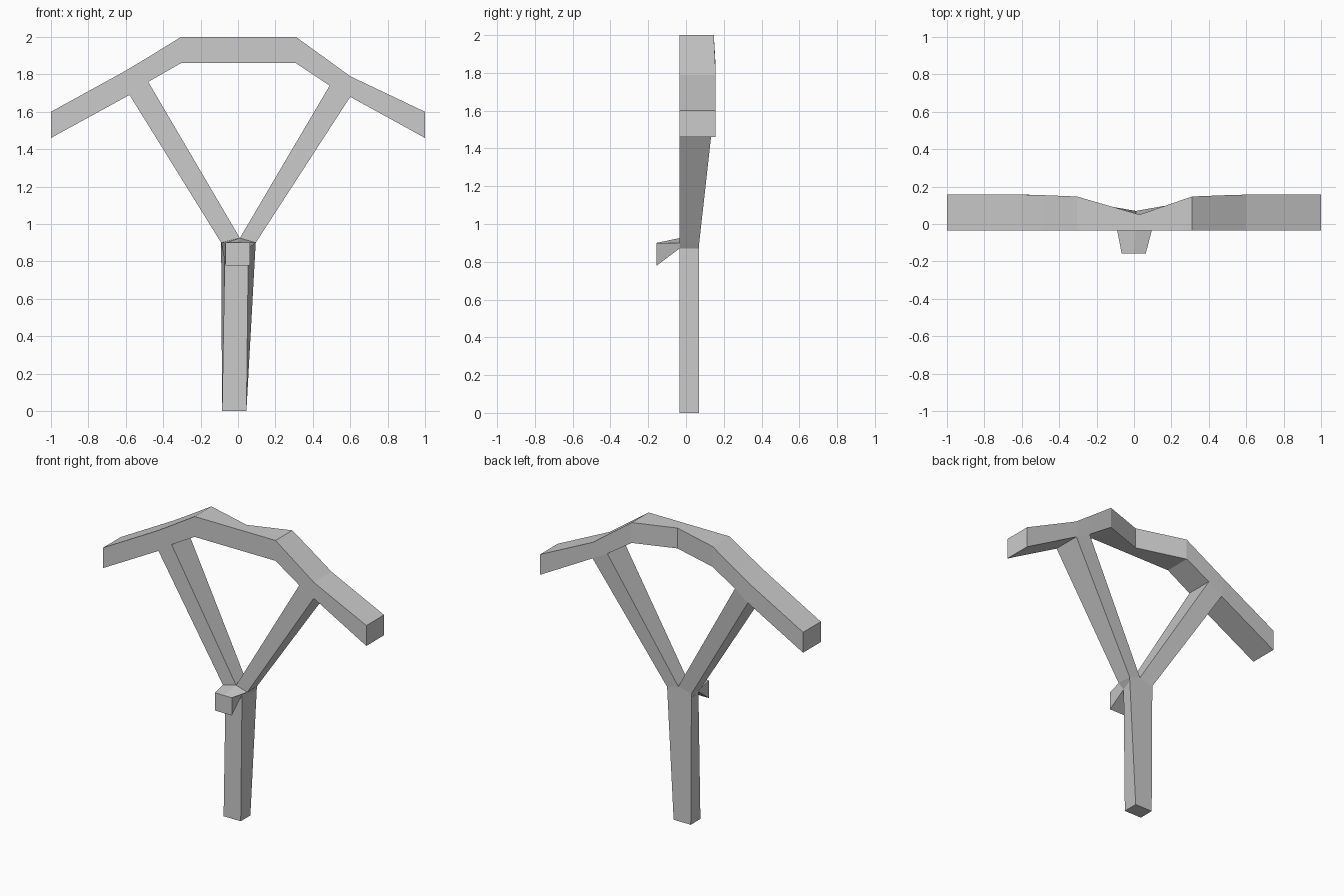
import bpy, bmesh

if "Cube" in bpy.data.objects:
    bpy.data.objects.remove(bpy.data.objects["Cube"])

FRONT = -0.035   # flat front plane shared by the frame
BACK = 0.07      # back of the handle
TIP = -0.157     # front of the catch


def loft(name, rings, faces=(), skip=()):
    """Bridge equal-length rings; faces = extra (ring, index) loops, skip = (segment, side) left open."""
    bm = bmesh.new()
    v = [[bm.verts.new(p) for p in ring] for ring in rings]
    n = len(rings[0])
    for s in range(len(v) - 1):
        for i in range(n):
            if (s, i) not in skip:
                j = (i + 1) % n
                bm.faces.new((v[s][i], v[s][j], v[s + 1][j], v[s + 1][i]))
    for loop in faces:
        bm.faces.new([v[r][i] for r, i in loop])
    bmesh.ops.recalc_face_normals(bm, faces=bm.faces)
    me = bpy.data.meshes.new(name)
    bm.to_mesh(me)
    bm.free()
    ob = bpy.data.objects.new(name, me)
    bpy.context.collection.objects.link(ob)
    return ob


def at(y, profile):
    return [(x, y, z) for x, z in profile]


def cap(ring, n):
    return [(ring, i) for i in range(n)]


# Bow: bottom (x, z), top (x, z), back depth at each bend
bow = [
    ((-1, 1.46), (-1, 1.6), 0.157),
    ((-0.58, 1.69), (-0.6, 1.82), 0.157),
    ((-0.48, 1.76), (-0.48, 1.892), 0.154),
    ((-0.305, 1.86), (-0.305, 2), 0.147),
    ((0.03, 1.86), (0.03, 2), 0.05),
    ((0.31, 1.86), (0.31, 2), 0.147),
    ((0.49, 1.74), (0.49, 1.87), 0.154),
    ((0.6, 1.68), (0.6, 1.79), 0.157),
    ((1, 1.46), (1, 1.6), 0.157),
]
loft("bow",
     [[(b[0], FRONT, b[1]), (t[0], FRONT, t[1]), (t[0], y, t[1]), (b[0], y, b[1])]
      for b, t, y in bow],
     faces=[cap(0, 4), cap(8, 4)], skip={(1, 3), (6, 3)})

# Fork arms: outer and inner edge, from the handle up to the bow
crotch = (0.01, 0.925)
for name, low, high_out, high_in in (
        ("left_arm", (-0.09, 0.9), (-0.58, 1.69), (-0.48, 1.76)),
        ("right_arm", (0.095, 0.9), (0.6, 1.68), (0.49, 1.74))):
    rings = []
    for o, i, yo, yi in ((low, crotch, BACK, BACK), (high_out, high_in, 0.157, 0.154)):
        rings.append([(o[0], FRONT, o[1]), (i[0], FRONT, i[1]),
                      (i[0], yi, i[1]), (o[0], yo, o[1])])
    loft(name, rings)

# Handle: front outline narrows under the catch, back outline runs straight
foot = [(-0.085, 0), (0.045, 0)]
shoulder = [(0.095, 0.9), crotch, (-0.09, 0.9)]
front = foot + [(0.055, 0.87)] + shoulder + [(-0.07, 0.87)]
back = foot + [(0.093, 0.87)] + shoulder + [(-0.09, 0.87)]
loft("handle", [at(FRONT, front), at(BACK, back)],
     faces=[[(0, 0), (0, 1), (0, 2), (0, 6)], cap(1, 7)], skip={(0, 3), (0, 4)})

# Catch: small tapered block sticking out in front
base = shoulder + [(-0.07, 0.87), (0.055, 0.87)]
tip = [(0.063, 0.9), (0, 0.9), (-0.066, 0.9), (-0.066, 0.778), (0.063, 0.778)]
loft("catch", [at(FRONT, base), at(TIP, tip)], faces=[cap(1, 5)])
